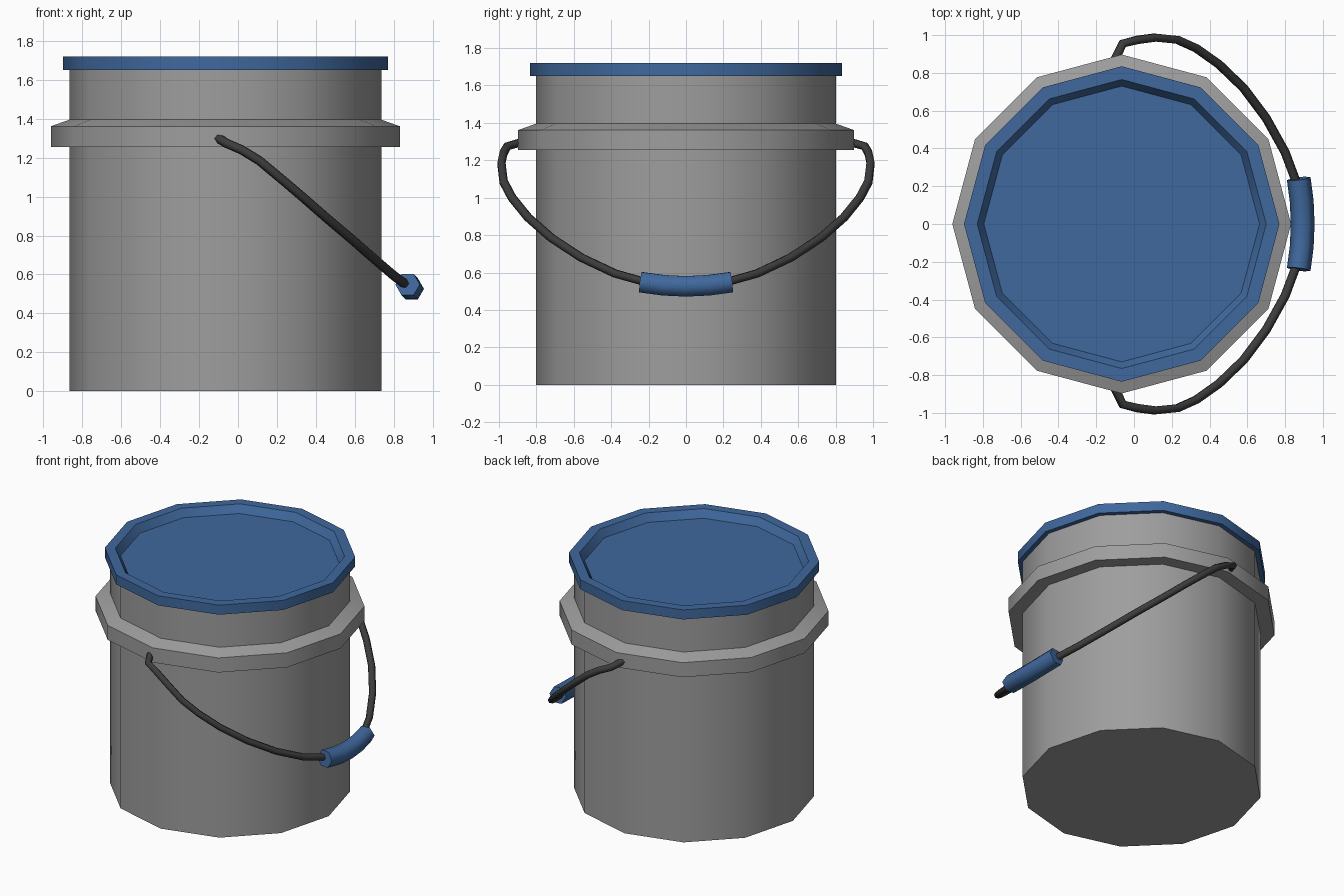
import bpy, bmesh, math

if "Cube" in bpy.data.objects:
    bpy.data.objects.remove(bpy.data.objects["Cube"])

CX = -0.065      # bucket axis
SIDES = 12


def material(name, rgb):
    m = bpy.data.materials.new(name)
    m.diffuse_color = (*rgb, 1.0)
    m.use_nodes = True
    m.node_tree.nodes["Principled BSDF"].inputs["Base Color"].default_value = m.diffuse_color
    return m


GREY = material("grey_plastic", (0.34, 0.34, 0.34))
BLUE = material("blue_plastic", (0.05, 0.14, 0.34))
DARK = material("dark_wire", (0.045, 0.045, 0.045))


def finish(obj, mat, angle):
    obj.data.materials.clear()
    obj.data.materials.append(mat)
    bpy.ops.object.select_all(action='DESELECT')
    obj.select_set(True)
    bpy.context.view_layer.objects.active = obj
    bpy.ops.object.shade_smooth_by_angle(angle=math.radians(angle))


def lathe(name, profile, mat, cap=True, closed=False):
    """Turn an (r, z) profile round the bucket axis."""
    bm = bmesh.new()
    rings = []
    for r, z in profile:
        rings.append([bm.verts.new((CX + r * math.cos(2 * math.pi * i / SIDES),
                                    r * math.sin(2 * math.pi * i / SIDES), z))
                      for i in range(SIDES)])
    pairs = list(zip(rings, rings[1:]))
    if closed:
        pairs.append((rings[-1], rings[0]))
    for a, b in pairs:
        for i in range(SIDES):
            j = (i + 1) % SIDES
            bm.faces.new((a[i], a[j], b[j], b[i]))
    if cap:
        bm.faces.new(rings[0][::-1])
        bm.faces.new(rings[-1])
    bmesh.ops.recalc_face_normals(bm, faces=bm.faces)
    me = bpy.data.meshes.new(name)
    bm.to_mesh(me)
    bm.free()
    obj = bpy.data.objects.new(name, me)
    bpy.context.collection.objects.link(obj)
    finish(obj, mat, 40)


def tube(name, points, radius, mat):
    """Six-sided tube along a path."""
    cu = bpy.data.curves.new(name, 'CURVE')
    cu.dimensions = '3D'
    cu.bevel_depth = radius
    cu.bevel_resolution = 1
    cu.use_fill_caps = True
    sp = cu.splines.new('POLY')
    sp.points.add(len(points) - 1)
    for p, co in zip(sp.points, points):
        p.co = (*co, 1)
    obj = bpy.data.objects.new(name, cu)
    bpy.context.collection.objects.link(obj)
    bpy.ops.object.select_all(action='DESELECT')
    obj.select_set(True)
    bpy.context.view_layer.objects.active = obj
    bpy.ops.object.convert(target='MESH')
    finish(bpy.context.view_layer.objects.active, mat, 65)


def mirrored(half):
    """Half path ending on y = 0, continued on the -y side."""
    return half + [(x, -y, z) for x, y, z in reversed(half[:-1])]


# bucket wall and base
lathe("bucket_body", [(0.802, 0.0), (0.802, 1.66)], GREY)

# strengthening collar with sloped top
lathe("collar", [(0.79, 1.255), (0.897, 1.255), (0.897, 1.362), (0.79, 1.40)],
      GREY, cap=False, closed=True)

# lid with raised rim and recessed middle
lathe("lid", [(0.835, 1.65), (0.835, 1.72), (0.765, 1.72), (0.73, 1.665)], BLUE)

# wire handle hanging to the +x side
tube("handle", mirrored([
    (-0.10, 0.87, 1.30), (-0.06, 0.955, 1.275), (0.02, 0.975, 1.24),
    (0.11, 0.987, 1.185), (0.23, 0.975, 1.085), (0.33, 0.93, 1.00),
    (0.45, 0.845, 0.895), (0.58, 0.72, 0.785), (0.70, 0.56, 0.68),
    (0.80, 0.38, 0.595), (0.86, 0.22, 0.55), (0.88, 0.0, 0.53)]), 0.024, DARK)

# hand grip
tube("handle_grip", mirrored([
    (0.872, 0.24, 0.548), (0.888, 0.12, 0.532), (0.893, 0.0, 0.526)]), 0.063, BLUE)
